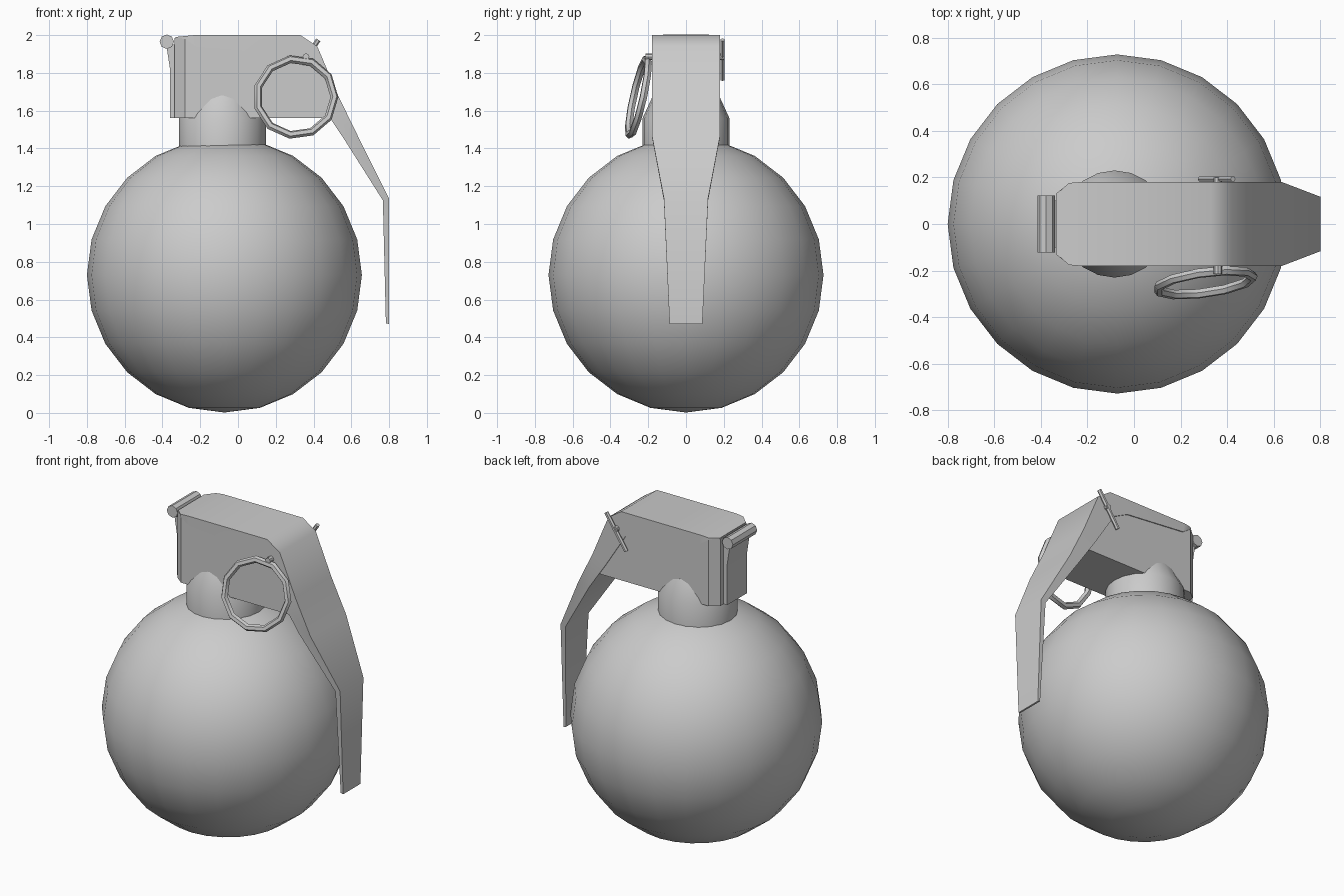
import bpy, bmesh, math
from mathutils import Vector, Matrix

if "Cube" in bpy.data.objects:
    bpy.data.objects.remove(bpy.data.objects["Cube"])


def finish(bm, name, angle=30):
    bmesh.ops.recalc_face_normals(bm, faces=bm.faces)
    mesh = bpy.data.meshes.new(name)
    bm.to_mesh(mesh)
    bm.free()
    ob = bpy.data.objects.new(name, mesh)
    bpy.context.collection.objects.link(ob)
    bpy.ops.object.select_all(action='DESELECT')
    ob.select_set(True)
    bpy.context.view_layer.objects.active = ob
    bpy.ops.object.shade_smooth_by_angle(angle=math.radians(angle))
    return ob


def loft(name, stations, angle=30):
    """Skin rectangles; each station is (outer x, z), (inner x, z), half width in y."""
    bm = bmesh.new()
    rings = []
    for (ox, oz), (ix, iz), w in stations:
        rings.append([bm.verts.new(p) for p in
                      ((ox, -w, oz), (ox, w, oz), (ix, w, iz), (ix, -w, iz))])
    for a, b in zip(rings, rings[1:]):
        for i in range(4):
            j = (i + 1) % 4
            bm.faces.new((a[i], a[j], b[j], b[i]))
    bm.faces.new(rings[0])
    bm.faces.new(rings[-1])
    return finish(bm, name, angle)


def rod(name, a, b, radius, sides):
    a, b = Vector(a), Vector(b)
    d = b - a
    m = Matrix.Translation((a + b) / 2) @ d.to_track_quat('Z', 'Y').to_matrix().to_4x4()
    bm = bmesh.new()
    bmesh.ops.create_cone(bm, cap_ends=True, segments=sides, radius1=radius,
                          radius2=radius, depth=d.length, matrix=m)
    return finish(bm, name)


# Round body
bm = bmesh.new()
bmesh.ops.create_uvsphere(bm, u_segments=24, v_segments=12, radius=0.728,
                          matrix=Matrix.Translation((-0.072, 0, 0.73)))
finish(bm, "round_body", 60)

# Neck: collar with a tapered shoulder
bm = bmesh.new()
rings = [[bm.verts.new((-0.083 + r * math.cos(i * math.tau / 20),
                        r * math.sin(i * math.tau / 20), z)) for i in range(20)]
         for r, z in ((0.23, 1.38), (0.23, 1.56), (0.175, 1.68))]
for a, b in zip(rings, rings[1:]):
    for i in range(20):
        j = (i + 1) % 20
        bm.faces.new((a[i], a[j], b[j], b[i]))
bm.faces.new(rings[0])
bm.faces.new(rings[-1])
finish(bm, "neck", 40)

# Head block with chamfered rear corners
loft("head_block", [
    ((-0.335, 1.985), (-0.335, 1.56), 0.13),
    ((-0.28, 1.985), (-0.28, 1.56), 0.174),
    ((0.30, 1.985), (0.30, 1.56), 0.174),
    ((0.39, 1.93), (0.40, 1.56), 0.174),
    ((0.50, 1.68), (0.487, 1.56), 0.174)], 25)

# Long lever over the head and down the side
loft("lever", [
    ((-0.33, 1.99), (-0.33, 1.98), 0.13),
    ((-0.28, 1.995), (-0.28, 1.98), 0.176),
    ((-0.23, 2.0), (-0.22, 1.94), 0.18),
    ((0.33, 2.0), (0.20, 1.90), 0.18),
    ((0.42, 1.94), (0.30, 1.85), 0.18),
    ((0.53, 1.68), (0.44, 1.63), 0.18),
    ((0.635, 1.465), (0.555, 1.46), 0.18),
    ((0.80, 1.135), (0.767, 1.125), 0.117),
    ((0.80, 0.47), (0.783, 0.475), 0.087)], 40)

# Rear plate and hinge roller
loft("rear_plate", [
    ((-0.36, 1.56), (-0.32, 1.56), 0.10),
    ((-0.36, 1.82), (-0.32, 1.82), 0.10),
    ((-0.38, 1.95), (-0.32, 1.95), 0.10)])
rod("hinge_roller", (-0.377, -0.122, 1.965), (-0.377, 0.122, 1.965), 0.038, 8)

# Pin through the head, with a bent tail on the far side
rod("pin", (0.36, -0.215, 1.885), (0.36, 0.20, 1.885), 0.018, 8)
rod("pin_tail", (0.285, 0.193, 1.765), (0.425, 0.193, 1.975), 0.013, 6)

# Pull ring hanging from the pin, tilted outwards at the bottom
C = Vector((0.305, -0.252, 1.672))
u = Vector((1, 0.13, 0)).normalized()
v = Vector((0, 0.22, 1)).normalized()
n = u.cross(v).normalized()
R, r, N, K = 0.207, 0.021, 11, 6
bm = bmesh.new()
grid = []
for i in range(N):
    t = i * math.tau / N
    d = u * math.cos(t) + v * math.sin(t)
    grid.append([bm.verts.new(C + d * (R + r * math.cos(k * math.tau / K))
                              + n * r * math.sin(k * math.tau / K)) for k in range(K)])
for i in range(N):
    a, b = grid[i], grid[(i + 1) % N]
    for k in range(K):
        m = (k + 1) % K
        bm.faces.new((a[k], b[k], b[m], a[m]))
finish(bm, "pull_ring", 40)
